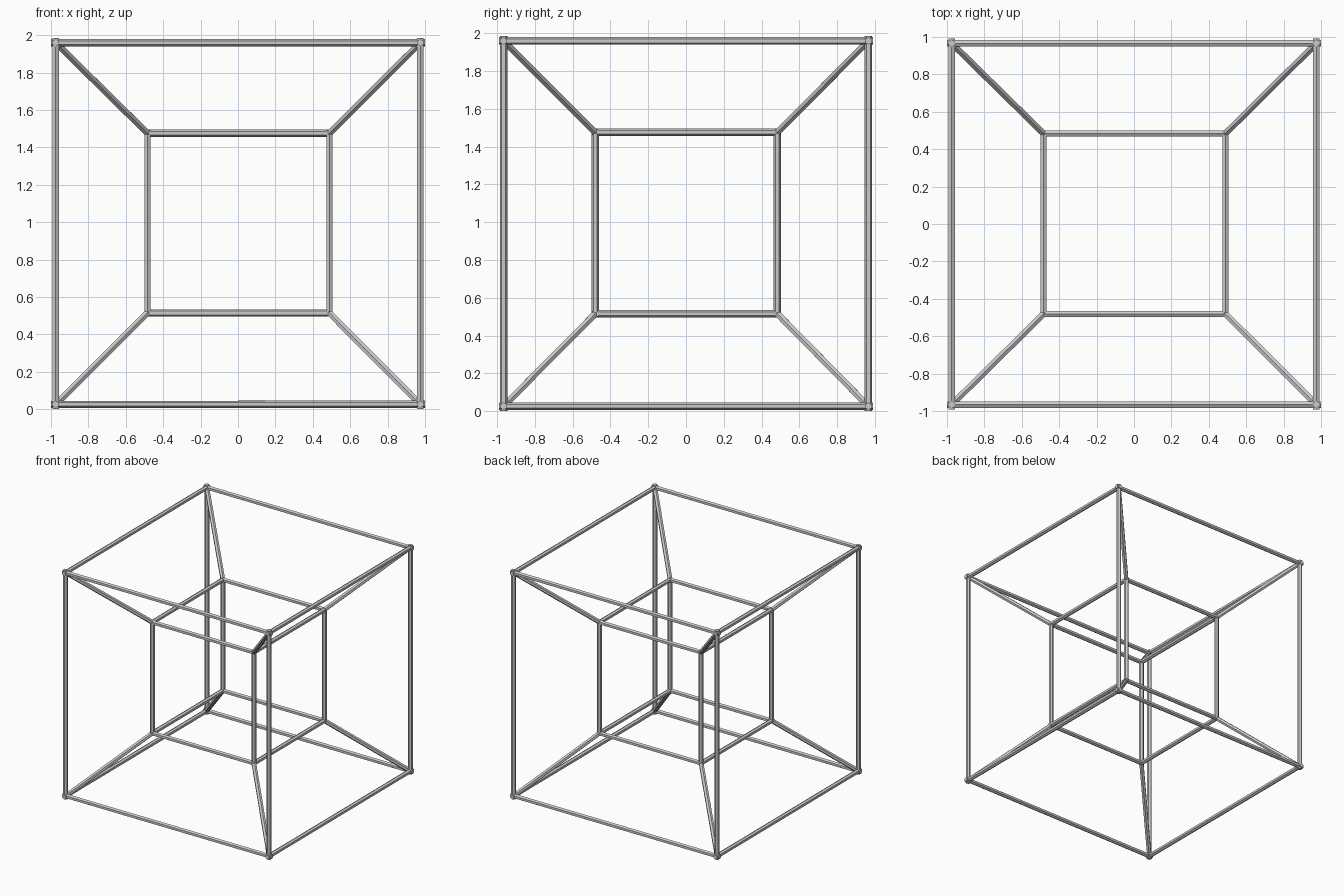
import bpy, bmesh
from mathutils import Vector, Matrix
from itertools import product

if "Cube" in bpy.data.objects:
    bpy.data.objects.remove(bpy.data.objects["Cube"])

R = 0.0195     # bar radius
SIDES = 6


def corners(xs, ys, zs):
    return {k: Vector((xs[k[0]], ys[k[1]], zs[k[2]])) for k in product((0, 1), repeat=3)}


def cube_edges(c):
    for k in c:
        for axis in range(3):
            if k[axis] == 0:
                j = list(k)
                j[axis] = 1
                yield c[k], c[tuple(j)]


def bars(name, segments, extend):
    bm = bmesh.new()
    for a, b in segments:
        d = (b - a).normalized()
        a, b = a - d * extend, b + d * extend
        mat = Matrix.Translation((a + b) / 2) @ d.to_track_quat('Z', 'Y').to_matrix().to_4x4()
        bmesh.ops.create_cone(bm, cap_ends=True, segments=SIDES, radius1=R, radius2=R,
                              depth=(b - a).length, matrix=mat)
    mesh = bpy.data.meshes.new(name)
    bm.to_mesh(mesh)
    bm.free()
    obj = bpy.data.objects.new(name, mesh)
    bpy.context.collection.objects.link(obj)


outer = corners((-0.975, 0.975), (-0.966, 0.966), (0.026, 1.96))
inner = corners((-0.484, 0.489), (-0.481, 0.484), (0.515, 1.476))

# Outer cube frame, bar ends poking slightly past the corners
bars("outer_cube_frame", list(cube_edges(outer)), 0.025)
# Inner cube frame
bars("inner_cube_frame", list(cube_edges(inner)), 0.016)
# Diagonal struts joining matching corners
bars("corner_struts", [(outer[k], inner[k]) for k in outer], 0.0)
